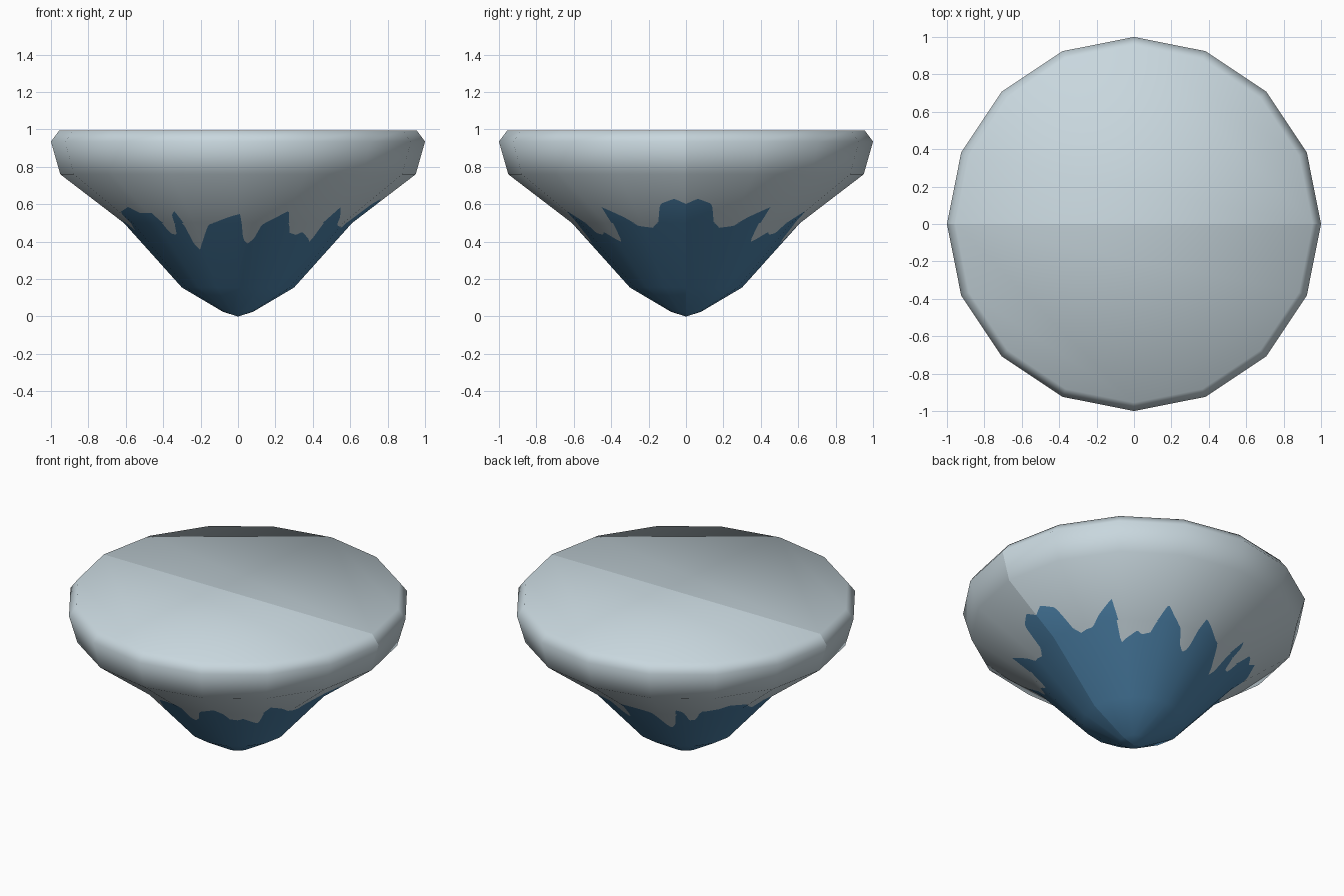
import bpy, math
from mathutils import Vector

if "Cube" in bpy.data.objects:
    bpy.data.objects.remove(bpy.data.objects["Cube"])


def material(name, rgb):
    m = bpy.data.materials.new(name)
    m.diffuse_color = (*rgb, 1)
    m.use_nodes = True
    m.node_tree.nodes["Principled BSDF"].inputs["Base Color"].default_value = m.diffuse_color
    return m


GREY = material("pale grey", (0.58, 0.68, 0.73))
BLUE = material("splash blue", (0.075, 0.23, 0.41))

# Profile (radius, height) of the 16-sided bowl, built as two half turns
PROFILE = [(0, 0), (0.08, 0.025), (0.30, 0.155), (0.61, 0.50),
           (0.95, 0.76), (1.0, 0.935), (0.955, 0.995)]
N, ROWS, FINE = 8, len(PROFILE), 24

# Upper edge of the painted splash: (angle from +x in degrees, height)
SPLASH = [(0, .602), (4.7, .629), (10.9, .602), (14, .506), (17.9, .474),
          (25.9, .485), (30.8, .527), (40, .588), (41.5, .395), (46, .42),
          (52, .452), (55, .436), (60, .447), (67, .565), (71, .533),
          (77.5, .49), (80.4, .42), (84, .388), (87, .41), (88.8, .549),
          (92.6, .538), (101, .506), (105.5, .49), (110.7, .41), (115, .356),
          (118, .39), (120, .565), (123, .54), (127, .436), (131, .445),
          (133, .554), (141.9, .554), (146, .586), (156, .56), (162, .50),
          (168, .46), (174, .50), (180, .53)]


def splash_height(a):
    for (a0, h0), (a1, h1) in zip(SPLASH, SPLASH[1:]):
        if a <= a1:
            return h0 + (h1 - h0) * (a - a0) / (a1 - a0)
    return SPLASH[-1][1]


def make(name, verts, faces, mats):
    me = bpy.data.meshes.new(name)
    me.from_pydata(verts, [], faces)
    me.materials.append(GREY)
    me.materials.append(BLUE)
    me.polygons.foreach_set("material_index", mats)
    me.polygons.foreach_set("use_smooth", [True] * len(faces))
    me.update()
    ob = bpy.data.objects.new(name, me)
    bpy.context.collection.objects.link(ob)
    return me


def half(label, s):
    def turn(f):
        return tuple(f) if s > 0 else tuple(reversed(f))

    # Coarse half bowl
    verts = [Vector((0, 0, 0))]
    for k in range(N + 1):
        a = math.pi * k / N
        for r, z in PROFILE[1:]:
            verts.append(Vector((r * math.cos(a), s * r * math.sin(a), z)))

    def vid(k, r):
        return 0 if r == 0 else 1 + k * (ROWS - 1) + r - 1

    faces, mats, keep = [], [], []
    for k in range(N):
        for r in range(ROWS - 1):
            f = [vid(k, r), vid(k + 1, r), vid(k + 1, r + 1), vid(k, r + 1)]
            faces.append(turn(dict.fromkeys(f)))
            mats.append(1 if r < 3 else 0)
            keep.append(r not in (2, 3))
    # Flat top
    for poly in [(4, 5, 6, 7), (0, 4, 7, 8), (0, 1, 2, 3, 4)]:
        ks = poly if s > 0 else [8 - k for k in poly]
        faces.append(tuple(vid(k, ROWS - 1) for k in ks))
        mats.append(0)
        keep.append(True)

    tmp = bpy.data.meshes.new("tmp")
    tmp.from_pydata(verts, [], faces)
    tmp.update()
    nor = [v.vector.copy() for v in tmp.vertex_normals]
    bpy.data.meshes.remove(tmp)
    me = make(label + "_rim_and_tip", verts,
              [f for f, q in zip(faces, keep) if q],
              [m for m, q in zip(mats, keep) if q])
    me.normals_split_custom_set_from_vertices(nor)

    # Finely cut middle band carrying the splash edge
    fv, fn, cols = [], [], []
    zs = [PROFILE[i][1] for i in (2, 3, 4)]

    def add(k, f, z):
        r = 2 if z <= zs[1] else 3
        t = (z - PROFILE[r][1]) / (PROFILE[r + 1][1] - PROFILE[r][1])

        def mix(src):
            lo = src[vid(k, r)].lerp(src[vid(k + 1, r)], f)
            hi = src[vid(k, r + 1)].lerp(src[vid(k + 1, r + 1)], f)
            return lo.lerp(hi, t)
        fv.append(mix(verts))
        fn.append(mix(nor).normalized())
        return len(fv) - 1

    for c in range(N * FINE + 1):
        k = min(c // FINE, N - 1)
        f = c / FINE - k
        p = verts[vid(k, 3)].lerp(verts[vid(k + 1, 3)], f)
        b = splash_height(math.degrees(math.atan2(abs(p.y), p.x)))
        mid = add(k, f, zs[1])
        edge = add(k, f, b)
        low, high = (edge, mid) if b < zs[1] else (mid, edge)
        cols.append([add(k, f, zs[0]), low, mid, high, add(k, f, zs[2])])
    faces, mats = [], []
    for p, q in zip(cols, cols[1:]):
        for r, m in enumerate((1, 0, 1, 0)):
            f = list(dict.fromkeys([p[r], q[r], q[r + 1], p[r + 1]]))
            if len(f) > 2:
                faces.append(turn(f))
                mats.append(m)
    me = make(label + "_painted_side", fv, faces, mats)
    me.normals_split_custom_set_from_vertices(fn)


half("back", 1)
half("front", -1)
